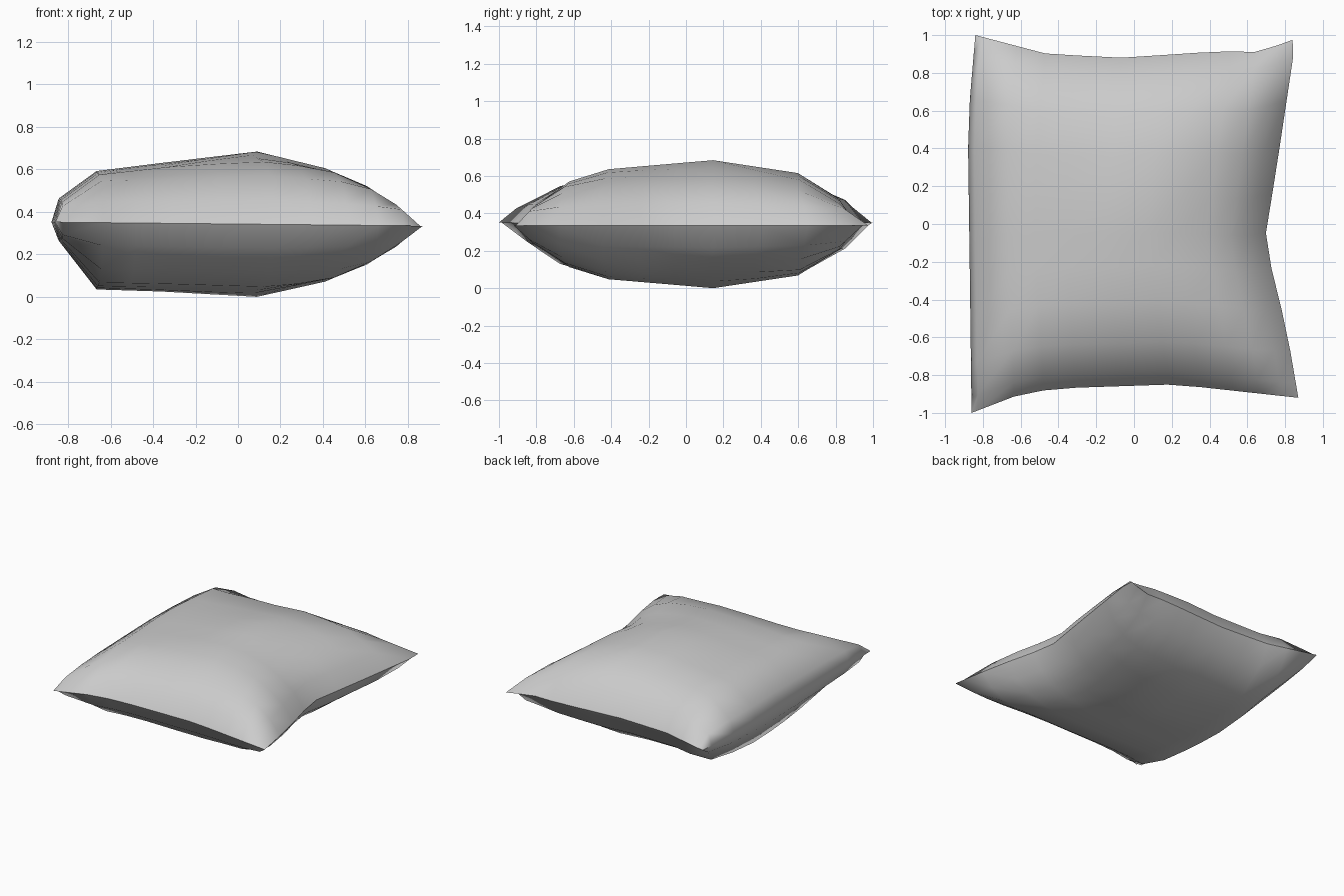
import bpy, bmesh, math
from mathutils import Vector

cube = bpy.data.objects.get("Cube")
if cube:
    bpy.data.objects.remove(cube, do_unlink=True)

# Seam outline: one polyline per side, left to right or front to back
FRONT = [(-.86, -1), (-.6, -.9), (-.41, -.87), (.19, -.85), (.32, -.86), (.87, -.92)]
BACK = [(-.84, 1), (-.46, .9), (-.06, .88), (.46, .915), (.66, .91), (.84, .975)]
LEFT = [(-1, -.86), (-.2, -.87), (.53, -.88), (1, -.84)]
RIGHT = [(-.92, .87), (-.57, .81), (-.28, .74), (-.1, .69), (.3, .755), (.9, .845), (.975, .84)]

# Puffiness across the width (upper and lower) and along the length
WIDE_TOP = [(0, 0), (.02, .33), (.13, .71), (.32, .83), (.6, 1), (.8, .78), (.88, .6), (.95, .35), (1, 0)]
WIDE_LOW = [(0, 0), (.02, .26), (.13, .92), (.32, .94), (.6, 1), (.8, .78), (.88, .6), (.95, .35), (1, 0)]
LONG = [(0, 0), (.04, .33), (.13, .67), (.25, .86), (.57, 1), (.83, .8), (.95, .42), (1, 0)]
S = [0, .02, .13, .22, .32, .46, .6, .7, .8, .88, .95, 1]
T = [0, .04, .13, .25, .36, .46, .57, .7, .83, .95, 1]


def lerp(points, a):
    for (a0, b0), (a1, b1) in zip(points, points[1:]):
        if a <= a1:
            return b0 + (b1 - b0) * (a - a0) / (a1 - a0)
    return points[-1][1]


def side(points, f):
    a = points[0][0] + (points[-1][0] - points[0][0]) * f
    return Vector((a, lerp(points, a)))


def patch(s, t):
    """Blend the four seam curves into a point of the plan."""
    f, b = side(FRONT, s), side(BACK, s)
    l, r = side(LEFT, t).yx, side(RIGHT, t).yx
    corners = ((1 - s) * (1 - t) * Vector(FRONT[0]) + s * (1 - t) * Vector(FRONT[-1])
               + (1 - s) * t * Vector(BACK[0]) + s * t * Vector(BACK[-1]))
    return f * (1 - t) + b * t + l * (1 - s) + r * s - corners


def puff(s, t, wide):
    a, b = lerp(wide, s), lerp(LONG, t)
    return .5 * (a * b + min(a, b))


# Pillow: two puffed skins sharing one seam
bm = bmesh.new()
for sign, wide in ((1, WIDE_TOP), (-1, WIDE_LOW)):
    rows = []
    for t in T:
        row = []
        for s in S:
            p = patch(s, t)
            seam = .35 - .01 * p.x
            row.append(bm.verts.new((p.x, p.y, seam + sign * .342 * puff(s, t, wide))))
        rows.append(row)
    for lo, hi in zip(rows, rows[1:]):
        for i in range(len(S) - 1):
            quad = [lo[i], lo[i + 1], hi[i + 1], hi[i]]
            bm.faces.new(quad[::sign])
bmesh.ops.remove_doubles(bm, verts=bm.verts, dist=.0005)
low = min(v.co.z for v in bm.verts)
bmesh.ops.translate(bm, verts=bm.verts, vec=(0, 0, -low))
mesh = bpy.data.meshes.new("pillow")
bm.to_mesh(mesh)
bm.free()
pillow = bpy.data.objects.new("pillow", mesh)
bpy.context.collection.objects.link(pillow)

# Fabric colour
fabric = bpy.data.materials.new("light grey fabric")
fabric.use_nodes = True
color = (.6, .6, .6, 1)
fabric.diffuse_color = color
fabric.node_tree.nodes["Principled BSDF"].inputs["Base Color"].default_value = color
mesh.materials.append(fabric)

# Smooth cloth with a crisp seam
bpy.ops.object.select_all(action='DESELECT')
pillow.select_set(True)
bpy.context.view_layer.objects.active = pillow
bpy.ops.object.shade_smooth_by_angle(angle=math.radians(60))
